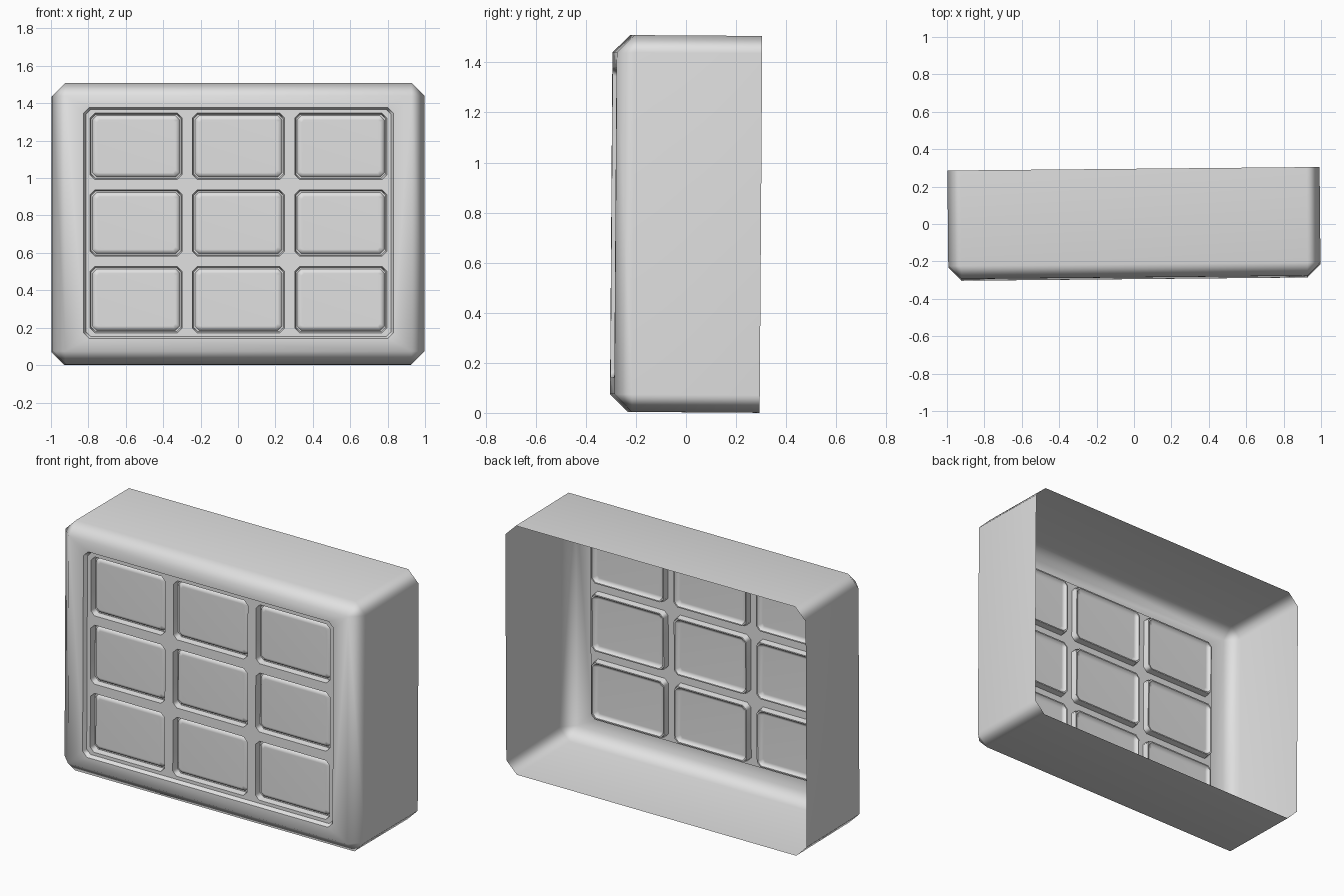
import bpy, bmesh, math
from mathutils import Matrix

cube = bpy.data.objects.get("Cube")
if cube:
    bpy.data.objects.remove(cube, do_unlink=True)

W, D, H = 1.99, 0.58, 1.505         # overall housing size
FRONT = -D / 2
CHAMFER = 0.07
GRID_Y = FRONT + 0.022              # plane of the recessed panel
PANEL_Z = 0.003

# The whole body leans very slightly
POSE = (Matrix.Translation((0, 0, 0.755))
        @ Matrix.Rotation(0.0095, 4, 'Z') @ Matrix.Rotation(-0.007, 4, 'X'))

grey = bpy.data.materials.new("light grey")
grey.use_nodes = True
grey.diffuse_color = (0.75, 0.75, 0.75, 1)
grey.node_tree.nodes["Principled BSDF"].inputs["Base Color"].default_value = grey.diffuse_color


def clipped_loop(bm, cx, cz, hx, hz, cut, y):
    """Closed edge loop: rectangle with clipped corners, facing the front."""
    pts = []
    for sx, sz in ((1, 1), (-1, 1), (-1, -1), (1, -1)):
        a = (cx + sx * hx, y, cz + sz * (hz - cut))
        b = (cx + sx * (hx - cut), y, cz + sz * hz)
        pts += [a, b] if sx * sz > 0 else [b, a]
    vs = [bm.verts.new(p) for p in pts]
    return vs, [bm.edges.new((vs[i - 1], vs[i])) for i in range(len(vs))]


def skirt(bm, a, b):
    """Walls between two loops of equal length."""
    for i in range(len(a)):
        bm.faces.new((a[i - 1], a[i], b[i], b[i - 1]))


def finish(bm, name):
    """Face outward, pose, shade and colour one part."""
    bmesh.ops.recalc_face_normals(bm, faces=bm.faces[:])
    bm.normal_update()
    if sum(f.normal.y * f.calc_area() for f in bm.faces) > 0:
        bmesh.ops.reverse_faces(bm, faces=bm.faces[:])
    bm.transform(POSE)
    mesh = bpy.data.meshes.new(name)
    bm.to_mesh(mesh)
    bm.free()
    mesh.materials.append(grey)
    ob = bpy.data.objects.new(name, mesh)
    bpy.context.collection.objects.link(ob)
    bpy.ops.object.select_all(action='DESELECT')
    ob.select_set(True)
    bpy.context.view_layer.objects.active = ob
    bpy.ops.object.shade_smooth_by_angle(angle=math.radians(50))
    wn = ob.modifiers.new("even shading", 'WEIGHTED_NORMAL')
    wn.keep_sharp = True


# Housing: chamfered box, open at the back, with a stepped opening in front
bm = bmesh.new()
bmesh.ops.create_cube(bm, size=1)
bmesh.ops.scale(bm, vec=(W, D, H), verts=bm.verts[:])
edges = [e for e in bm.edges if min(v.co.y for v in e.verts) < 0]
bmesh.ops.bevel(bm, geom=edges, offset=CHAMFER, segments=1, affect='EDGES')
bm.normal_update()
back = [f for f in bm.faces if f.normal.y > 0.9]
front = [f for f in bm.faces if f.normal.y < -0.9]
rim = [e for f in front for e in f.edges]
bmesh.ops.delete(bm, geom=back + front, context='FACES_ONLY')
outer, outer_edges = clipped_loop(bm, 0, PANEL_Z, 0.828, 0.618, 0.03, FRONT)
bmesh.ops.triangle_fill(bm, edges=rim + outer_edges, use_beauty=True, normal=(0, -1, 0))
inner, _ = clipped_loop(bm, 0, PANEL_Z, 0.816, 0.606, 0.025, GRID_Y)
skirt(bm, outer, inner)
finish(bm, "housing")

# Recessed panel with nine openings
cells = [(c * 0.547, PANEL_Z + r * 0.41) for r in (-1, 0, 1) for c in (-1, 0, 1)]
PANE = (0.246, 0.177)
bm = bmesh.new()
_, edges = clipped_loop(bm, 0, PANEL_Z, 0.816, 0.606, 0.025, GRID_Y)
for cx, cz in cells:
    edges += clipped_loop(bm, cx, cz, *PANE, 0.025, GRID_Y)[1]
bmesh.ops.triangle_fill(bm, edges=edges, use_beauty=True, normal=(0, -1, 0))
finish(bm, "grid_panel")

# Panes: a groove around the opening, then a softly raised cushion
# Each step is inset from the opening, depth behind the panel, corner cut
PROFILE = ((0, 0, 0.025), (0.006, 0.036, 0.024), (0.013, 0.036, 0.022),
           (0.02, 0.024, 0.02), (0.036, 0.018, 0.014))
for n, (cx, cz) in enumerate(cells):
    bm = bmesh.new()
    last = None
    for inset, depth, cut in PROFILE:
        loop, _ = clipped_loop(bm, cx, cz, PANE[0] - inset, PANE[1] - inset, cut, GRID_Y + depth)
        if last:
            skirt(bm, last, loop)
        last = loop
    bm.faces.new(last)
    finish(bm, f"pane_{n + 1}")
